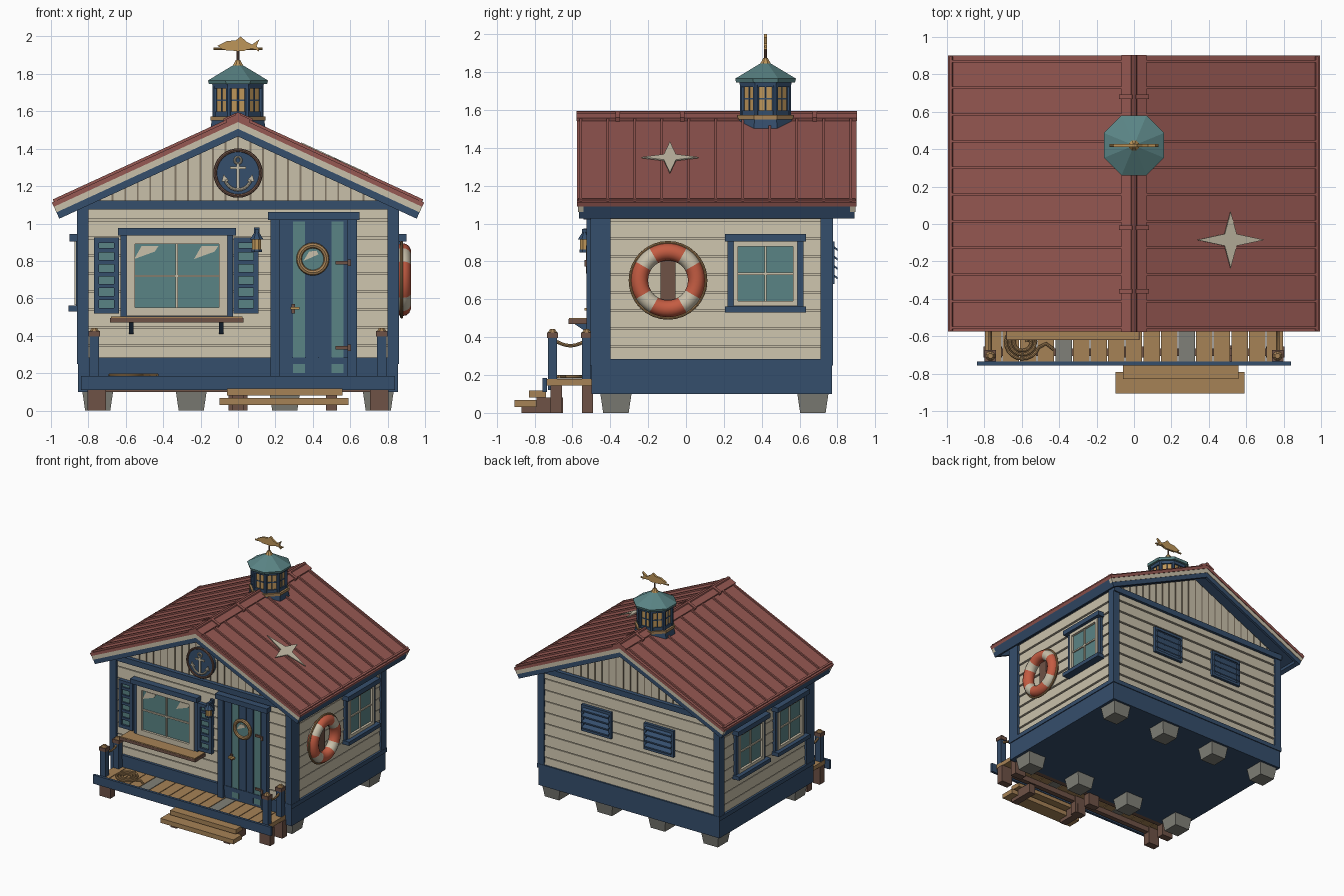
import bpy, bmesh
from math import sin, cos, pi, atan, atan2, degrees
from mathutils import Vector

if "Cube" in bpy.data.objects:
    bpy.data.objects.remove(bpy.data.objects["Cube"])


def material(name, *rgb):
    lin = [((c / 255 + 0.055) / 1.055) ** 2.4 for c in rgb] + [1]
    m = bpy.data.materials.new(name)
    m.use_nodes = True
    m.diffuse_color = lin
    bsdf = m.node_tree.nodes["Principled BSDF"]
    bsdf.inputs["Base Color"].default_value = lin
    bsdf.inputs["Roughness"].default_value = 0.8
    return m


CREAM = material("cream paint", 201, 192, 170)
NAVY = material("navy paint", 53, 78, 108)
RED = material("roof red", 150, 88, 82)
TEAL = material("teal", 90, 132, 133)
WOOD = material("tan wood", 166, 130, 86)
BROWN = material("dark brown wood", 110, 82, 70)
STONE = material("grey stone", 128, 128, 120)
ORANGE = material("ring orange", 196, 92, 66)
BRASS = material("brass", 190, 150, 90)
TAUPE = material("groove taupe", 132, 121, 103)

# Frames: each maps (across, up, outward) to the world
front = lambda u, v, d: (u, -0.47 - d, v)
back = lambda u, v, d: (u, 0.75 + d, v)
right = lambda u, v, d: (-0.83 - d, u, v)
left = lambda u, v, d: (0.83 + d, u, v)
floor = lambda u, v, d: (u, v, d)
along = lambda x, z, y: (x, y, z)
SLOPE = 0.46
ANG = atan(SLOPE)
RIDGE = 1.57


def slope(s):
    return lambda y, x, d: (s * (x + d * sin(ANG)), y, RIDGE - SLOPE * x + d * cos(ANG))


def extrude(name, place, pts, a, b, mat, rule=None, extra=None):
    bm = bmesh.new()
    lo = [bm.verts.new(place(p, q, a)) for p, q in pts]
    hi = [bm.verts.new(place(p, q, b)) for p, q in pts]
    bm.faces.new(lo)
    bm.faces.new(hi[::-1])
    for i in range(len(pts)):
        j = (i + 1) % len(pts)
        f = bm.faces.new((lo[i], lo[j], hi[j], hi[i]))
        if rule and rule(pts[i], pts[j]):
            f.material_index = 1
    bmesh.ops.recalc_face_normals(bm, faces=bm.faces)
    me = bpy.data.meshes.new(name)
    bm.to_mesh(me)
    bm.free()
    me.materials.append(mat)
    if extra:
        me.materials.append(extra)
    ob = bpy.data.objects.new(name, me)
    bpy.context.collection.objects.link(ob)
    return ob


def plate(name, place, u0, u1, v0, v1, a, b, mat):
    return extrude(name, place, [(u0, v0), (u1, v0), (u1, v1), (u0, v1)], a, b, mat)


def box(name, x0, x1, y0, y1, z0, z1, mat):
    return plate(name, floor, x0, x1, y0, y1, z0, z1, mat)


def circle(u, v, r, n=32):
    return [(u + r * cos(2 * pi * i / n), v + r * sin(2 * pi * i / n)) for i in range(n)]


def tube(name, pts, r, mat, cyclic=False):
    cu = bpy.data.curves.new(name, 'CURVE')
    cu.dimensions = '3D'
    cu.bevel_depth = r
    cu.bevel_resolution = 2
    cu.use_fill_caps = True
    sp = cu.splines.new('POLY')
    sp.points.add(len(pts) - 1)
    for p, co in zip(sp.points, pts):
        p.co = (*co, 1)
    sp.use_cyclic_u = cyclic
    cu.materials.append(mat)
    ob = bpy.data.objects.new(name, cu)
    bpy.context.collection.objects.link(ob)
    bpy.ops.object.select_all(action='DESELECT')
    ob.select_set(True)
    bpy.context.view_layer.objects.active = ob
    bpy.ops.object.convert(target='MESH')
    bpy.ops.object.shade_smooth_by_angle()


def ring(name, place, u, v, r, thick, d, mat):
    tube(name, [place(p, q, d) for p, q in circle(u, v, r)], thick, mat, True)


def cone(name, n, r0, r1, z0, z1, x, y, mat):
    bpy.ops.mesh.primitive_cone_add(vertices=n, radius1=r0, radius2=r1, depth=z1 - z0,
                                    location=(x, y, (z0 + z1) / 2), rotation=(0, 0, pi / n))
    bpy.context.object.name = name
    bpy.context.object.data.materials.append(mat)


def frame(name, place, u0, u1, v0, v1, w, d, mat):
    for a, b, c, e in ((u0, u1, v0, v0 + w), (u0, u1, v1 - w, v1),
                       (u0, u0 + w, v0 + w, v1 - w), (u1 - w, u1, v0 + w, v1 - w)):
        plate(name, place, a, b, c, e, 0, d, mat)


def window(place, u, v, w, h, b):
    u0, u1, v0, v1 = u - w / 2, u + w / 2, v - h / 2, v + h / 2
    frame("window_casing", place, u0 - 0.03, u1 + 0.03, v0 - 0.03, v1 + 0.03, 0.03, 0.035, NAVY)
    frame("window_frame", place, u0, u1, v0, v1, b, 0.045, CREAM)
    plate("window_glass", place, u0 + b, u1 - b, v0 + b, v1 - b, 0, 0.025, TEAL)
    plate("window_mullion", place, u - 0.006, u + 0.006, v0 + b, v1 - b, 0, 0.035, CREAM)
    plate("window_bar", place, u0 + b, u1 - b, v - 0.006, v + 0.006, 0, 0.035, CREAM)
    plate("window_header", place, u0 - 0.045, u1 + 0.045, v1, v1 + 0.04, 0, 0.07, NAVY)


# House body, skirt and piers
extrude("house_core", along, [(-0.83, 0.12), (0.83, 0.12), (0.83, 1.12), (0, 1.505), (-0.83, 1.12)], -0.47, 0.75, CREAM)
box("base_skirt", -0.855, 0.855, -0.5, 0.77, 0.1, 0.25, NAVY)
box("skirt_ledge", -0.862, 0.862, -0.507, 0.777, 0.25, 0.285, NAVY)
for x in (-0.75, -0.25, 0.25, 0.75):
    for y in (-0.37, 0.67):
        cone("stone_pier", 4, 0.095, 0.116, 0, 0.1, x, y, STONE)

# Lapped siding with dark grooves
lap, STEP = [(-0.01, 0.25)], 0.0955
for i in range(9):
    z = 0.25 + STEP * i
    lap += [(0, z), (0, z + 0.009), (0.016, z + 0.009), (0.009, z + STEP)]
lap.append((-0.01, 0.25 + STEP * 9))
for place, a, b in ((front, -0.82, 0.82), (back, -0.82, 0.82), (left, -0.45, 0.74), (right, -0.45, 0.74)):
    extrude("wall_siding", lambda d, v, u, f=place: f(u, v, d), lap, a, b, CREAM,
            lambda p, q: p[0] == 0 and q[0] == 0, TAUPE)

# Corner boards, gable bands and gable grooves
for s in (-1, 1):
    for y0, y1 in ((-0.505, -0.40), (0.71, 0.775)):
        box("corner_board", *sorted((s * 0.80, s * 0.86)), y0, y1, 0.25, 1.1, NAVY)
for place in (front, back):
    plate("gable_band", place, -0.86, 0.86, 1.075, 1.122, 0, 0.035, NAVY)
    for i in range(-11, 12):
        x = i * 0.067
        plate("gable_groove", place, x - 0.005, x + 0.005, 1.12, 1.5 - SLOPE * abs(x), 0, 0.004, TAUPE)


# Roof layers, from metal sheet down to rake boards
def chevron(name, d0, d1, y0, y1, mat):
    e, z = 0.995, RIDGE - SLOPE * 0.995
    half = lambda d: (e - d * sin(ANG), z - d * cos(ANG), RIDGE - d / cos(ANG))
    (x0, z0, t0), (x1, z1, t1) = half(d0), half(d1)
    extrude(name, along, [(-x0, z0), (0, t0), (x0, z0), (x1, z1), (0, t1), (-x1, z1)], y0, y1, mat)


chevron("roof_sheet", 0, 0.025, -0.575, 0.9, RED)
chevron("roof_soffit", 0.025, 0.05, -0.54, 0.865, NAVY)
for y0, y1 in ((-0.57, -0.54), (0.865, 0.895)):
    chevron("rake_trim", 0.025, 0.058, y0, y1, CREAM)
    chevron("rake_board", 0.058, 0.095, y0 + 0.004, y1 - 0.004, NAVY)
for s in (-1, 1):
    roof = slope(s)
    plate("eave_fascia", roof, -0.565, 0.89, 0.965, 0.995, -0.094, -0.026, NAVY)
    for i in range(11):
        y = 0.87 - 0.1425 * i
        plate("roof_seam", roof, y - 0.007, y + 0.007, 0.05, 0.985, 0, 0.013, RED)
    plate("eave_lip", roof, -0.57, 0.895, 0.968, 0.982, 0, 0.012, RED)
    plate("ridge_cap", roof, -0.578, 0.903, 0, 0.06, 0, 0.016, RED)
    for y in (-0.36, -0.02, 0.68):
        plate("ridge_strap", roof, y - 0.012, y + 0.012, 0, 0.07, 0, 0.024, RED)
tube("ridge_roll", [(0, -0.578, 1.578), (0, 0.903, 1.578)], 0.016, RED)
star = []
for i in range(8):
    ru, rv = ((0.15, 0.18) if i % 2 == 0 else (0.045, 0.045))
    star.append((-0.085 + ru * cos(i * pi / 4), 0.51 + rv * sin(i * pi / 4)))
extrude("roof_star", slope(1), star, 0.011, 0.018, CREAM)

# Front window, shutters and shelf
window(front, -0.327, 0.72, 0.54, 0.43, 0.045)
for u in (-0.555, -0.235):
    extrude("glass_glint", front, [(u, 0.81), (u + 0.11, 0.85), (u + 0.13, 0.88), (u + 0.04, 0.88)], 0.025, 0.03, CREAM)
for u in (-0.77, -0.025):
    frame("shutter_frame", front, u, u + 0.135, 0.52, 0.925, 0.028, 0.045, NAVY)
    plate("shutter_panel", front, u + 0.02, u + 0.115, 0.54, 0.905, 0, 0.028, TEAL)
    for i in range(5):
        z = 0.59 + i * 0.064
        plate("shutter_slat", front, u + 0.02, u + 0.115, z, z + 0.022, 0, 0.04, NAVY)
plate("shelf_edge", front, -0.685, 0.03, 0.47, 0.495, 0, 0.15, BROWN)
plate("shelf_top", front, -0.68, 0.025, 0.495, 0.502, 0, 0.148, WOOD)
for u in (-0.57, -0.09):
    extrude("shelf_bracket", lambda d, v, t: front(t, v, d), [(0, 0.41), (0.03, 0.41), (0.12, 0.47), (0, 0.47)],
            u - 0.012, u + 0.012, NAVY)

# Plank door with porthole, handle and hinges
plate("door_back", front, 0.2, 0.6, 0.19, 1.03, 0, 0.025, NAVY)
for i in range(5):
    u = 0.225 + i * 0.069
    plate("door_plank", front, u, u + 0.064, 0.2, 1.01, 0, 0.033, TEAL if i in (1, 4) else NAVY)
for u in (0.175, 0.585):
    plate("door_jamb", front, u, u + 0.05, 0.18, 1.02, 0, 0.055, NAVY)
plate("door_header", front, 0.16, 0.65, 1.02, 1.062, 0, 0.07, NAVY)
extrude("porthole_glass", front, circle(0.4, 0.81, 0.075), 0, 0.042, TEAL)
ring("porthole_rim", front, 0.4, 0.81, 0.073, 0.015, 0.042, WOOD)
extrude("porthole_glint", front, [(0.35, 0.8), (0.43, 0.835), (0.42, 0.855), (0.38, 0.85)], 0.042, 0.047, CREAM)
plate("door_handle_plate", front, 0.285, 0.305, 0.52, 0.57, 0.03, 0.045, BROWN)
plate("door_handle", front, 0.28, 0.33, 0.54, 0.555, 0.04, 0.065, BRASS)
for z in (0.335, 0.79):
    plate("door_hinge", front, 0.52, 0.59, z - 0.009, z + 0.009, 0.03, 0.045, BROWN)
    plate("hinge_pin", front, 0.585, 0.605, z - 0.017, z + 0.017, 0.03, 0.065, BROWN)

# Wall lantern
plate("lantern_arm", front, 0.09, 0.11, 0.95, 0.97, 0, 0.08, NAVY)
plate("lantern_mount", front, 0.085, 0.115, 0.88, 0.98, 0, 0.03, NAVY)
cone("lantern_cap", 8, 0.04, 0.012, 0.915, 0.955, 0.1, -0.535, NAVY)
cone("lantern_light", 8, 0.026, 0.026, 0.862, 0.915, 0.1, -0.535, BRASS)
cone("lantern_base", 8, 0.03, 0.03, 0.848, 0.862, 0.1, -0.535, NAVY)

# Anchor medallion
extrude("medallion", front, circle(0, 1.27, 0.122), 0, 0.04, NAVY)
ring("medallion_rim", front, 0, 1.27, 0.122, 0.01, 0.038, BROWN)
ring("anchor_eye", front, 0, 1.338, 0.018, 0.006, 0.046, CREAM)
plate("anchor_shank", front, -0.008, 0.008, 1.18, 1.32, 0.035, 0.049, CREAM)
plate("anchor_stock", front, -0.042, 0.042, 1.292, 1.305, 0.035, 0.049, CREAM)
tube("anchor_arms", [front(0.072 * sin(a * pi / 12), 1.255 - 0.075 * cos(a * pi / 12), 0.045)
                     for a in range(-5, 6)], 0.008, CREAM)
for s in (-1, 1):
    extrude("anchor_fluke", front, [(s * 0.048, 1.228), (s * 0.088, 1.225), (s * 0.076, 1.262)], 0.038, 0.05, CREAM)

# Side windows and back vents
for place, u in ((left, 0.42), (right, 0.36), (right, -0.17)):
    window(place, u, 0.735, 0.34, 0.34, 0.025)
    plate("window_sill", place, u - 0.215, u + 0.215, 0.53, 0.562, 0, 0.075, NAVY)
for u in (-0.29, 0.3):
    frame("vent_frame", back, u - 0.14, u + 0.14, 0.68, 0.905, 0.022, 0.035, NAVY)
    plate("vent_back", back, u - 0.13, u + 0.13, 0.69, 0.9, 0, 0.02, NAVY)
    for i in range(4):
        z = 0.705 + i * 0.05
        extrude("vent_slat", lambda d, v, t: back(t, v, d),
                [(0.01, z + 0.03), (0.05, z), (0.05, z + 0.012), (0.01, z + 0.042)], u - 0.125, u + 0.125, NAVY)

# Life ring on its board
plate("ring_board", left, -0.135, -0.055, 0.55, 0.85, 0, 0.03, BROWN)
bpy.ops.mesh.primitive_torus_add(major_segments=48, minor_segments=14, major_radius=0.15, minor_radius=0.045,
                                 location=(0.88, -0.095, 0.7), rotation=(0, pi / 2, 0))
life = bpy.context.object
life.name = "life_ring"
life.data.materials.append(ORANGE)
life.data.materials.append(CREAM)
for f in life.data.polygons:
    f.material_index = int(abs(degrees(atan2(f.center.y, f.center.x)) % 90 - 45) < 16)
bpy.ops.object.shade_smooth_by_angle()
ring("life_ring_rope", left, -0.095, 0.7, 0.2, 0.008, 0.045, WOOD)

# Porch deck, supports and steps
for i in range(17):
    x = -0.8 + i * 0.0941
    box("deck_plank", x + 0.003, x + 0.091, -0.737, -0.48, 0.145, 0.18, STONE if i in (4, 11) else WOOD)
box("deck_rim", -0.84, 0.84, -0.757, -0.735, 0.11, 0.185, NAVY)
for y in (-0.685, -0.52):
    box("deck_joist", -0.79, 0.79, y - 0.02, y + 0.02, 0.1, 0.145, BROWN)
    for x in (-0.755, 0, 0.755):
        box("deck_support", x - 0.05, x + 0.05, y - 0.03, y + 0.03, 0, 0.145, BROWN)
box("lower_step", -0.1, 0.59, -0.905, -0.79, 0.03, 0.068, WOOD)
box("upper_step", -0.06, 0.56, -0.83, -0.74, 0.08, 0.118, WOOD)
for x in (0, 0.5):
    box("step_stringer", x - 0.03, x + 0.03, -0.87, -0.65, 0, 0.03, BROWN)
    box("step_riser", x - 0.03, x + 0.03, -0.79, -0.65, 0.03, 0.08, BROWN)

# Rope rail and coiled rope
for x in (-0.768, 0.768):
    for y in (-0.705, -0.525):
        box("rail_post", x - 0.026, x + 0.026, y - 0.024, y + 0.024, 0.12, 0.4, NAVY)
        box("rail_cap", x - 0.031, x + 0.031, y - 0.03, y + 0.03, 0.395, 0.425, BROWN)
        cone("rail_knob", 8, 0.026, 0.014, 0.425, 0.442, x, y, WOOD)
    tube("rail_rope", [(x, -0.7 + 0.02 * i, 0.385 - 0.03 * sin(pi * i / 9)) for i in range(10)], 0.009, WOOD)
coil = [(-0.6 + (0.03 + 0.0011 * i) * cos(i * pi / 10), -0.63 + (0.03 + 0.0011 * i) * sin(i * pi / 10), 0.19)
        for i in range(60)]
tube("coiled_rope", coil + [(-0.47, -0.64, 0.19), (-0.43, -0.67, 0.19)], 0.009, WOOD)

# Cupola
CY = 0.42
for name, r0, r1, z0, z1, mat in (
        ("cupola_base", 0.168, 0.152, 1.46, 1.55, NAVY), ("cupola_ledge", 0.16, 0.16, 1.55, 1.572, WOOD),
        ("cupola_panes", 0.132, 0.132, 1.57, 1.75, BRASS), ("cupola_lower_band", 0.142, 0.142, 1.572, 1.598, NAVY),
        ("cupola_mid_bar", 0.137, 0.137, 1.654, 1.662, NAVY), ("cupola_upper_band", 0.145, 0.15, 1.722, 1.75, NAVY),
        ("cupola_eave", 0.168, 0.174, 1.745, 1.765, TEAL), ("cupola_roof", 0.174, 0.03, 1.765, 1.845, TEAL),
        ("cupola_finial", 0.03, 0.012, 1.845, 1.875, BRASS)):
    cone(name, 8, r0, r1, z0, z1, 0, CY, mat)
for i in range(8):
    a = i * pi / 4
    cone("cupola_mullion", 6, 0.005, 0.005, 1.59, 1.73, 0.122 * cos(a), CY + 0.122 * sin(a), NAVY)
    a += pi / 8
    cone("cupola_post", 8, 0.016, 0.016, 1.57, 1.75, 0.131 * cos(a), CY + 0.131 * sin(a), NAVY)

# Fish weathervane
tube("vane_rod", [(0, CY, 1.86), (0, CY, 1.96)], 0.007, BROWN)
tube("vane_bar", [(-0.13, CY, 1.935), (0.13, CY, 1.935)], 0.007, BRASS)
extrude("vane_fish", along, [(-0.11, 1.95), (-0.06, 1.975), (-0.01, 1.98), (0.015, 2.0), (0.045, 1.972),
                             (0.075, 1.957), (0.115, 1.985), (0.1, 1.95), (0.115, 1.918), (0.075, 1.942),
                             (0.03, 1.922), (-0.06, 1.925)], CY - 0.009, CY + 0.009, BRASS)
